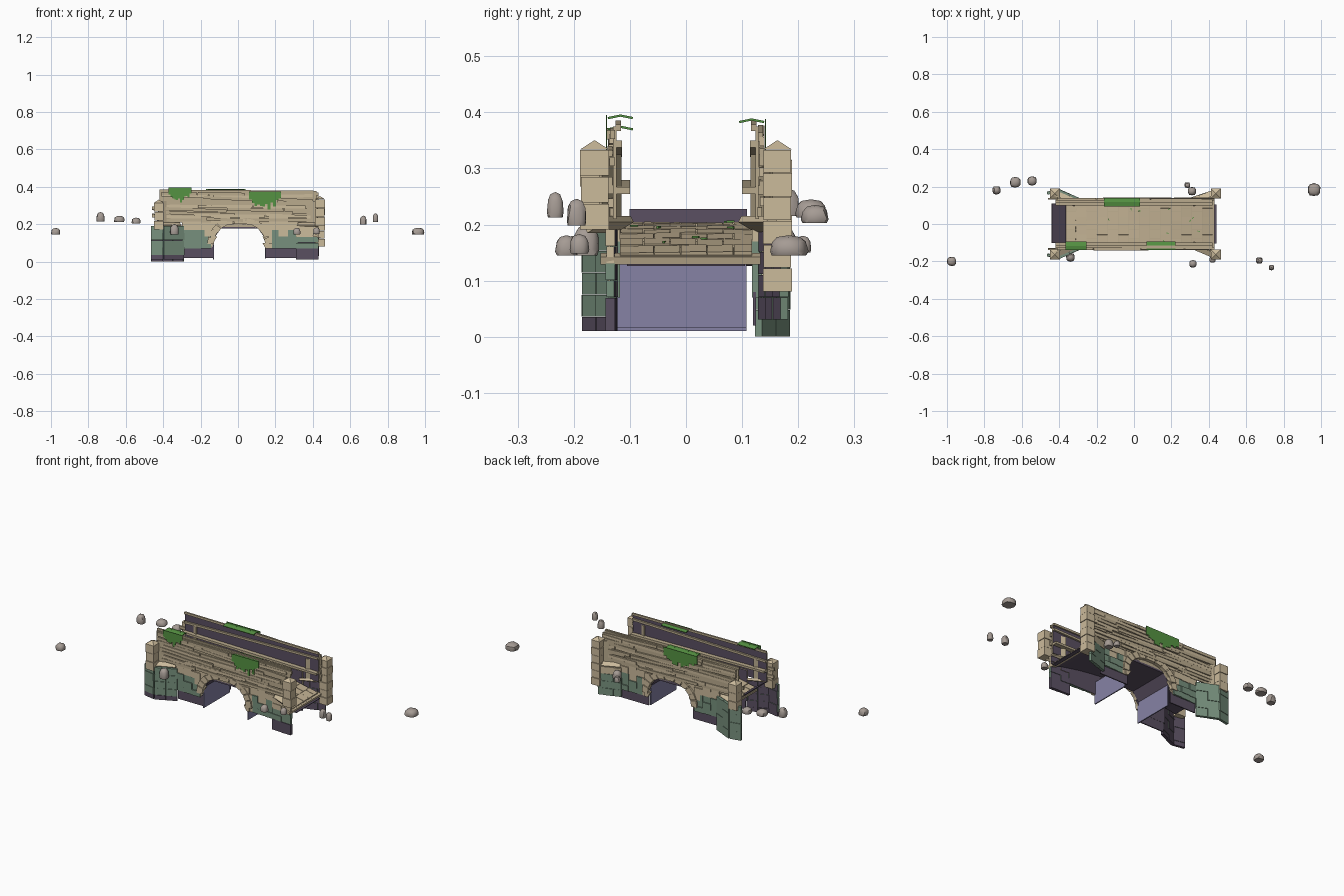
import bpy, bmesh, math, random
from mathutils import Matrix, Vector, Euler

random.seed(4)
old = bpy.data.objects.get("Cube")
if old:
    bpy.data.objects.remove(old)


def material(name, r, g, b):
    col = [(c / 255) ** 2.2 for c in (r, g, b)] + [1]
    m = bpy.data.materials.new(name)
    m.use_nodes = True
    m.diffuse_color = col
    m.node_tree.nodes["Principled BSDF"].inputs["Base Color"].default_value = col
    return m


STONE = material("pale_stone", 202, 185, 154)
WOOD = material("weathered_wood", 184, 169, 140)
MOSS = material("mossy_stone", 118, 143, 124)
DARK = material("dark_purple", 90, 80, 97)
LAV = material("lavender", 133, 129, 163)
LEAF = material("leaf_green", 86, 145, 68)
ROCK = material("grey_rock", 164, 154, 147)
PAVE = material("paving", 192, 175, 145)


def finish(bm, name, *mats, smooth=False):
    me = bpy.data.meshes.new(name)
    bmesh.ops.recalc_face_normals(bm, faces=bm.faces)
    bm.to_mesh(me)
    bm.free()
    ob = bpy.data.objects.new(name, me)
    bpy.context.collection.objects.link(ob)
    for m in mats:
        me.materials.append(m)
    for p in me.polygons:
        p.use_smooth = smooth
    return ob


def block(bm, c, s, rot=(0, 0, 0), mat=0):
    mx = Matrix.Translation(c) @ Euler(rot).to_matrix().to_4x4() @ Matrix.Diagonal((*s, 1))
    made = bmesh.ops.create_cube(bm, size=1, matrix=mx)
    faces = {f for v in made["verts"] for f in v.link_faces}
    for f in faces:
        f.normal_update()
        f.material_index = mat
    return faces


def paint_facing(faces, direction, mat):
    for f in faces:
        if f.normal.dot(Vector(direction)) > 0.5:
            f.material_index = mat


def plate(name, c, s, mat, rot=(0, 0, 0)):
    bm = bmesh.new()
    block(bm, c, s, rot)
    return finish(bm, name, mat)


def prism(bm, quad, y0, y1, mat, back):
    """Extrude an xz quad from y0 (outside) to y1 (inside)."""
    a = [bm.verts.new((x, y0, z)) for x, z in quad]
    b = [bm.verts.new((x, y1, z)) for x, z in quad]
    bm.faces.new(a).material_index = mat
    bm.faces.new(b).material_index = back
    for i in range(4):
        j = (i + 1) % 4
        bm.faces.new((a[i], a[j], b[j], b[i])).material_index = mat


MID, HALF = 0.008, 0.137


def arch(x):
    u = abs(x - MID) / HALF
    return 0.07 if u >= 1 else 0.09 + 0.115 * (1 - u ** 2.6) ** 0.5


def deck_z(x):
    return 0.202 - 0.3 * x * x


# Plan of each flared wing (end, side): path, bottom, footing top, moss top
WINGS = {(-1, -1): ([(-0.29, 0.129), (-0.4, 0.178), (-0.465, 0.165)], 0.01, 0.036, 0.2),
         (-1, 1): ([(-0.29, 0.129), (-0.4, 0.178), (-0.465, 0.165)], 0, 0, 0.2),
         (1, -1): ([(0.31, 0.129), (0.43, 0.135)], 0.01, 0.07, 0.16),
         (1, 1): ([(0.31, 0.135), (0.43, 0.175)], 0.03, 0.03, 0.16)}

# Side walls: mossy courses below, pale courses above, cut by the arch
for side, label in ((-1, "front"), (1, "back")):
    bm = bmesh.new()
    cols = 36
    xs = [-0.3 + 0.62 * i / cols for i in range(cols + 1)]
    levels = (0.07, 0.1, 0.135, 0.17, 0.205, 0.245)
    for k, (lo, hi) in enumerate(zip(levels, levels[1:])):
        for i, (xa, xb) in enumerate(zip(xs, xs[1:])):
            za, zb = max(lo, arch(xa)), max(lo, arch(xb))
            if za >= hi and zb >= hi:
                continue
            y0 = side * (0.129 + 0.003 * ((i // 3 + k) % 3))
            edge = 0.175 if xa < -0.18 or (i // 3) % 2 else 0.14
            mossy = hi < edge and abs(xa - MID) > HALF + 0.02
            prism(bm, [(xa, min(za, hi)), (xb, min(zb, hi)), (xb, hi), (xa, hi)],
                  y0, side * 0.118, 1 if mossy else 0, 2)
    finish(bm, label + "_side_wall", STONE, MOSS, DARK)

    # Arch ring of wedge stones
    bm = bmesh.new()
    n = 11
    for i in range(n):
        pts = []
        for t, k in ((i + .06, 1), (i + .94, 1), (i + .94, 1.26), (i + .06, 1.26)):
            a = math.pi * t / n
            c, s = math.cos(a), math.sin(a)
            pts.append((MID + HALF * k * math.copysign(abs(c) ** .8, c), 0.09 + 0.113 * k * s ** .9))
        prism(bm, pts, side * 0.139, side * 0.12, 0, 1)
    finish(bm, label + "_arch_ring", STONE, DARK)

    # Parapet: backing boards, overlapping planks outside, rails inside
    bm = bmesh.new()
    paint_facing(block(bm, (0, side * 0.127, 0.292), (0.84, 0.006, 0.165)), (0, -side, 0), 1)
    finish(bm, label + "_parapet_boards", WOOD, DARK)
    bm = bmesh.new()
    for row in range(9):
        x = -0.41 - 0.05 * (row % 2) * (row < 4)
        while x < 0.36:
            w = min(random.uniform(0.18, 0.42), 0.43 - x)
            z = 0.225 + row * 0.0175 + random.uniform(-.004, .004)
            block(bm, (x + w / 2, side * random.uniform(.131, .136), z), (w, 0.009, 0.016),
                  (0, random.uniform(-.01, .05), 0), row % 3 == 1)
            x += w + 0.004
    finish(bm, label + "_parapet_planks", WOOD, STONE)
    bm = bmesh.new()
    for z, tilt, depth in ((0.267, 0.015, 0.026), (0.335, -0.02, 0.012), (0.376, 0.008, 0.01)):
        block(bm, (0, side * (0.126 - depth / 2), z), (0.84, depth, 0.012), (0, tilt, 0))
    finish(bm, label + "_parapet_rails", WOOD)

    # Flared wing walls and sloped caps at each end
    for end, label2 in ((-1, "right"), (1, "left")):
        path, foot, base, moss_top = WINGS[end, side]
        bm = bmesh.new()
        for (xa, ya), (xb, yb) in zip(path, path[1:]):
            a, b = Vector((xa, side * ya, 0)), Vector((xb, side * yb, 0))
            d = b - a
            ang = math.atan2(d.y, d.x)
            inward = Vector((d.y, -d.x, 0)).normalized()
            if inward.y * side > 0:
                inward = -inward
            steps = max(1, round(d.length / 0.05))
            courses = [(foot, base, 2)] if base > foot else []
            h = (0.192 - base) / 4
            for row in range(4):
                z1 = base + h * (row + 1)
                courses.append((z1 - h, z1, 1 if z1 < moss_top else 0))
            for row, (z0, z1, mat) in enumerate(courses):
                for i in range(steps):
                    c = a + d * ((i + .5) / steps)
                    c.z = (z0 + z1) / 2
                    faces = block(bm, c, (d.length / steps - .001, 0.014 + .003 * ((i + row) % 2), z1 - z0 - .001),
                                  (0, 0, ang), mat)
                    paint_facing(faces, inward, 2)
        finish(bm, f"{label}_{label2}_wing_wall", STONE, MOSS, DARK)
        ang = side * end * 0.4
        plate(f"{label}_{label2}_wing_cap", (end * 0.37, side * 0.137, 0.2), (0.13, 0.04, 0.012),
              STONE, (-side * 0.5, 0, ang))
        plate(f"{label}_{label2}_wing_board", (end * 0.385, side * 0.135, 0.265), (0.09, 0.006, 0.12),
              WOOD, (0, 0, ang))

        # Corner posts of stacked blocks with pyramid caps
        low = 0.19 if end > 0 else 0.17
        high = 0.334 if end > 0 else 0.315
        if (end, side) == (1, 1):
            low = 0.08
        px, py = end * (0.438 if end > 0 else 0.423), side * 0.163
        bm = bmesh.new()
        rows = round((high - low) / 0.042)
        h = (high - low) / rows
        for i in range(rows):
            w = 0.052 - 0.003 * (i % 2)
            block(bm, (px, py, low + h * (i + .5)), (w, w, h - .002))
        bmesh.ops.create_cone(bm, cap_ends=True, segments=4, radius1=0.037, radius2=0, depth=0.017,
                              matrix=Matrix.Translation((px, py, high + .008)) @ Matrix.Rotation(math.pi / 4, 4, 'Z'))
        finish(bm, f"{label}_{label2}_post", STONE)

# Curved deck: paving stones over a bed that is dark underneath
bm = bmesh.new()
rows, lanes = 14, 5
step = 0.785 / rows
for i in range(rows):
    x = -0.365 + step * (i + .5)
    tilt = math.atan(0.6 * x)
    bed = block(bm, (x, 0, deck_z(x) - .01), (step + .004, 0.236, 0.012), (0, tilt, 0), 2)
    paint_facing(bed, (0, 0, -1), 1)
    cuts = [-0.118] + [-0.118 + 0.236 * (k + (.3 if i % 2 else -.1)) / lanes for k in range(1, lanes)] + [0.118]
    for a, b in zip(cuts, cuts[1:]):
        block(bm, (x, (a + b) / 2, deck_z(x) - .005 + random.uniform(-.001, .002)),
              (step - .0015, b - a - .0015, 0.012), (random.uniform(-.02, .02), tilt, 0))
block(bm, (0.415, -0.01, 0.139), (0.03, 0.285, 0.014), (0, 0.25, 0))
finish(bm, "paved_deck", PAVE, DARK, WOOD)
plate("right_end_ramp", (-0.402, 0.004, 0.2), (0.092, 0.21, 0.004), DARK, (0, 0.6, 0))
plate("left_end_sill", (0.43, 0, 0.128), (0.022, 0.21, 0.004), DARK)

# Arch lining under the deck and abutment inner walls
bm = bmesh.new()
block(bm, (MID, 0, 0.183), (0.2, 0.236, 0.014))
for s in (-1, 1):
    block(bm, (MID + s * 0.118, 0, 0.154), (0.065, 0.236, 0.004), (0, s * 0.95, 0))
finish(bm, "arch_lining", DARK)
plate("right_abutment_inner_wall", (-0.13, -0.008, 0.075), (0.006, 0.232, 0.13), LAV)
plate("left_abutment_inner_wall", (0.148, -0.008, 0.078), (0.006, 0.232, 0.124), LAV)
for name, x, y, w in (("right_front", -0.21, -0.122, .16), ("right_back", -0.21, 0.122, .16),
                      ("left_back", 0.233, 0.122, .175)):
    plate(name + "_footing", (x, y, 0.05), (w, 0.006, 0.06), DARK)

# Hanging ivy: a folded strip on top and a ragged drape outside
for name, x0, x1, side, drop, top in (("right_front", -.37, -.25, -1, .08, .392),
                                      ("left_front", .06, .23, -1, .1, .372),
                                      ("back", -.17, .04, 1, .09, .385)):
    bm = bmesh.new()
    mid, w = (x0 + x1) / 2, x1 - x0
    for s in (-1, 1):
        block(bm, (mid, side * 0.117 + s * .011, top), (w * .92, 0.023, 0.004), (-s * .2, 0, 0))
    n = 12
    for i in range(n):
        t = (i + .5) / n
        length = drop * (0.45 + 0.55 * math.sin(math.pi * t)) * random.uniform(.65, 1.05)
        block(bm, (x0 + w * t, side * 0.142, top + .003 - length / 2), (w / n * 1.05, 0.002, length))
    finish(bm, name + "_ivy", LEAF)

# Grass tufts between the paving stones
bm = bmesh.new()
for i in range(9):
    x = random.uniform(-.2, .4)
    block(bm, (x, random.uniform(-.1, .1), deck_z(x) + .003), (.014, .004, .004), (0, 0, i))
finish(bm, "grass_tufts", LEAF)

# Scattered rocks: x, y, base, width, height
rocks = ((-.975, -.2, .145, .05, .035), (.963, .183, .145, .07, .036), (-.735, .18, .215, .045, .05),
         (-.635, .223, .213, .058, .032), (-.545, .23, .203, .05, .032), (.67, -.195, .198, .036, .048),
         (.735, -.233, .213, .03, .045), (.285, .208, .15, .032, .03), (.31, .175, .15, .045, .045),
         (.315, -.213, .145, .04, .036), (-.34, -.178, .145, .048, .055), (.42, -.19, .148, .035, .035))
for i, (x, y, z, w, h) in enumerate(rocks):
    bm = bmesh.new()
    bmesh.ops.create_icosphere(bm, subdivisions=2, radius=1)
    for v in bm.verts:
        k = random.uniform(.94, 1.02)
        c = [math.copysign(abs(t) ** .75, t) for t in v.co]
        up = max(c[2], -.25)
        v.co = (x + c[0] * w / 2 * k, y + c[1] * w / 2 * k, z + (up + .25) / 1.25 * h)
    ob = finish(bm, f"rock_{i + 1}", ROCK, smooth=True)
    bpy.context.view_layer.objects.active = ob
    ob.select_set(True)
    bpy.ops.object.shade_smooth_by_angle()
    ob.select_set(False)
